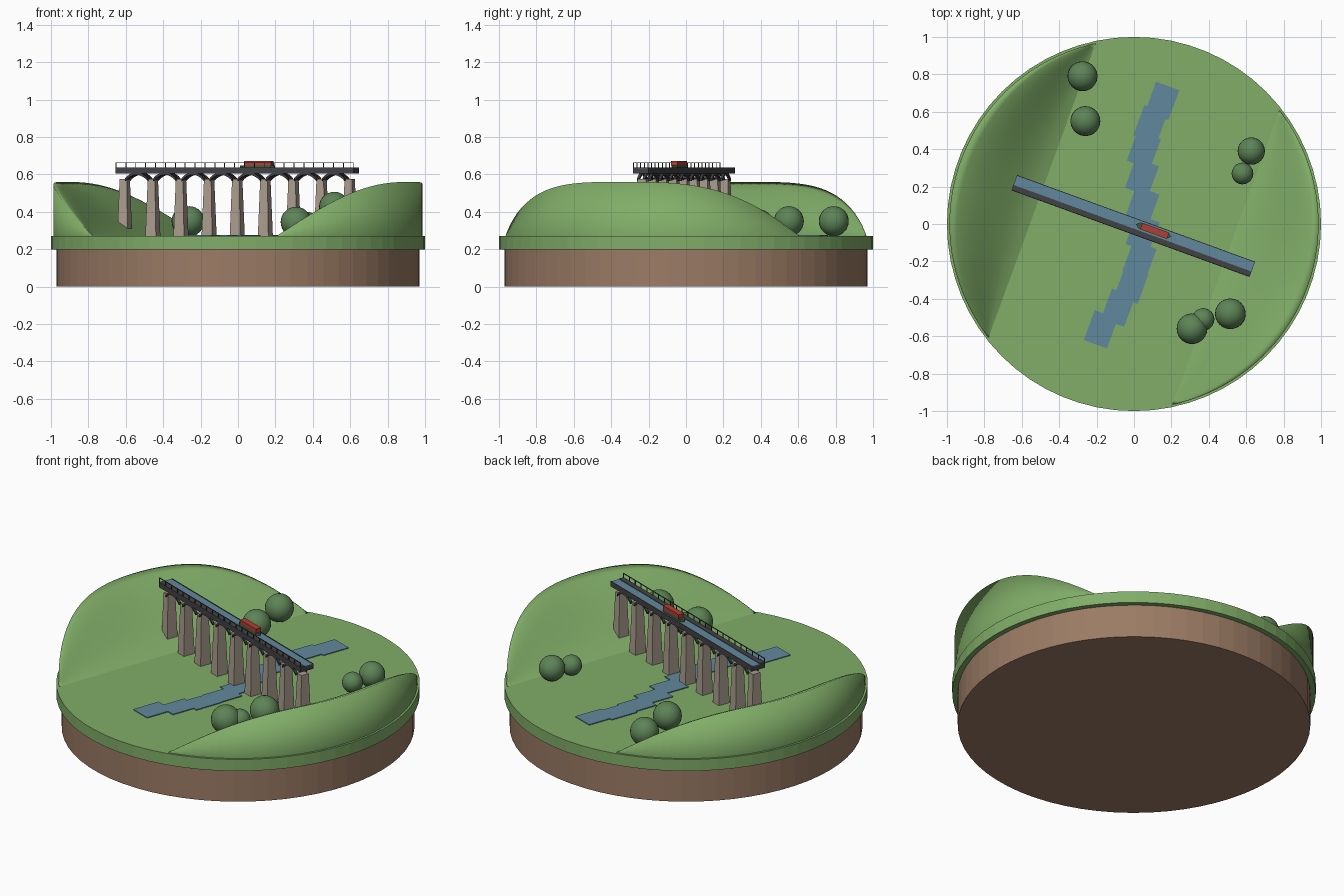
import bpy, bmesh, math
from mathutils import Matrix, Vector

cube = bpy.data.objects.get("Cube")
if cube:
    bpy.data.objects.remove(cube)

YAW = math.radians(-20)      # valley and bridge are turned on the round base
GROUND = 0.27


def material(name, rgb):
    m = bpy.data.materials.new(name)
    m.use_nodes = True
    m.diffuse_color = (*rgb, 1)
    m.node_tree.nodes["Principled BSDF"].inputs["Base Color"].default_value = (*rgb, 1)
    return m


grass = material("grass_green", (0.22, 0.42, 0.14))
earth = material("earth_brown", (0.33, 0.20, 0.13))
leaf = material("tree_green", (0.11, 0.23, 0.095))
water = material("water_blue", (0.12, 0.25, 0.34))
iron = material("iron_grey", (0.055, 0.055, 0.06))
stone = material("stone_beige", (0.40, 0.33, 0.27))
red = material("cabin_red", (0.42, 0.05, 0.035))
hull_green = material("hull_green", (0.05, 0.11, 0.05))


def finish(name, bm, mat, yaw=YAW, smooth=False):
    bmesh.ops.recalc_face_normals(bm, faces=bm.faces)
    me = bpy.data.meshes.new(name)
    bm.to_mesh(me)
    bm.free()
    me.materials.append(mat)
    for p in me.polygons:
        p.use_smooth = smooth
    ob = bpy.data.objects.new(name, me)
    ob.rotation_euler.z = yaw
    bpy.context.collection.objects.link(ob)
    return ob


def add_box(bm, lo, hi, taper=1.0):
    """Box between two corners; the top is scaled by taper."""
    lo, hi = Vector(lo), Vector(hi)
    mid = (lo + hi) / 2
    verts = bmesh.ops.create_cube(bm, size=1)["verts"]
    for v in verts:
        k = taper if v.co.z > 0 else 1
        d = hi - lo
        v.co = mid + Vector((v.co.x * d.x * k, v.co.y * d.y * k, v.co.z * d.z))


def box(name, lo, hi, mat):
    bm = bmesh.new()
    add_box(bm, lo, hi)
    return finish(name, bm, mat)


def disc(name, r, z0, z1, mat):
    bm = bmesh.new()
    bmesh.ops.create_cone(bm, cap_ends=True, segments=64, radius1=r, radius2=r,
                          depth=z1 - z0, matrix=Matrix.Translation((0, 0, (z0 + z1) / 2)))
    return finish(name, bm, mat, yaw=0)


# Round base
disc("earth_base", 0.97, 0, 0.2, earth)
disc("grass_disc", 1.0, 0.2, GROUND, grass)


# Valley sides: rows from the straight foot out to the round rim, plus a rim wall
def hill(name, side):
    bm = bmesh.new()
    rim_r, foot, rows, cols = 0.987, 0.523, 40, 10
    end = math.acos(foot / rim_r)
    grid = []
    for i in range(rows + 1):
        a = end * (2 * i / rows - 1)
        y, rim = rim_r * math.sin(a), rim_r * math.cos(a)
        t = abs(y) / (rim_r * math.sin(end))
        top = 0.29 * (1 - t ** 3.4)
        row = []
        for j in range(cols + 1):
            s = j / cols
            f = 0.5 * s + 0.5 * s * s * (3 - 2 * s)
            row.append(bm.verts.new((side * (foot + (rim - foot) * s), y, GROUND + top * f)))
        row.append(bm.verts.new((side * rim, y, GROUND - 0.002)))
        grid.append(row)
    for r0, r1 in zip(grid, grid[1:]):
        for j in range(cols + 1):
            bm.faces.new((r0[j], r0[j + 1], r1[j + 1], r1[j]))
    bmesh.ops.remove_doubles(bm, verts=bm.verts, dist=0.0005)
    ob = finish(name, bm, grass, smooth=True)
    # keep the outside facing up
    if sum(p.normal.z * p.area for p in ob.data.polygons) < 0:
        ob.data.flip_normals()


hill("left_hill", 1)
hill("right_hill", -1)

# River of overlapping straight reaches
bm = bmesh.new()
for i in range(10):
    v = 0.67 - 0.14 * i
    u = -0.1 * math.sin(4 * (v - 0.13))
    add_box(bm, (u - 0.066, v - 0.085, GROUND - 0.005), (u + 0.066, v + 0.085, GROUND + 0.005))
finish("river", bm, water)

# Trees: x, y, z, radius
trees = [(-0.275, 0.79, 0.35, 0.08), (-0.26, 0.55, 0.35, 0.08), (0.627, 0.39, 0.34, 0.073),
         (0.58, 0.27, 0.325, 0.058), (0.31, -0.56, 0.345, 0.082), (0.37, -0.51, 0.34, 0.06),
         (0.515, -0.48, 0.425, 0.082)]
for i, (x, y, z, r) in enumerate(trees):
    bm = bmesh.new()
    bmesh.ops.create_uvsphere(bm, u_segments=24, v_segments=14, radius=r,
                              matrix=Matrix.Translation((x, y, z)))
    finish(f"tree_{i + 1}", bm, leaf, yaw=0, smooth=True)

# Bridge extents: the trough carries water, the towpath runs on the front side
HALF, FRONT, BACK, MID = 0.677, -0.055, 0.032, -0.012
SPAN = 0.16
piers = [SPAN * i for i in range(-4, 5)]

bm = bmesh.new()
for u in piers:
    add_box(bm, (u - 0.03, MID - 0.036, GROUND - 0.005), (u + 0.03, MID + 0.036, 0.575), 0.68)
finish("stone_piers", bm, stone)

# Arch ribs springing from pier to pier
bm = bmesh.new()
steps = 10
for v in (FRONT + 0.004, MID - 0.007, BACK - 0.018):
    for u0 in piers[:-1]:
        previous = None
        for k in range(steps + 1):
            t = k / steps
            u = u0 + 0.016 + (SPAN - 0.032) * t
            z = 0.565 + 0.033 * math.sin(math.pi * t) ** 0.8
            ring = [bm.verts.new((u, v + a, z + b))
                    for a, b in ((0, 0), (0.014, 0), (0.014, 0.014), (0, 0.014))]
            if previous:
                for c in range(4):
                    d = (c + 1) % 4
                    bm.faces.new((previous[c], previous[d], ring[d], ring[c]))
            if k in (0, steps):
                bm.faces.new(ring)
            previous = ring
finish("arch_ribs", bm, iron)

# Iron trough and towpath
bm = bmesh.new()
add_box(bm, (-HALF, FRONT, 0.605), (HALF, BACK, 0.63))
add_box(bm, (-HALF, FRONT, 0.63), (HALF, -0.024, 0.637))
add_box(bm, (-HALF, BACK - 0.004, 0.63), (HALF, BACK, 0.637))
finish("iron_trough", bm, iron)
box("canal_water", (-HALF, -0.024, 0.629), (HALF, BACK - 0.004, 0.634), water)

# Towpath railing
bm = bmesh.new()
posts = 25
for i in range(posts):
    u = -HALF + 0.002 + (2 * HALF - 0.004) * i / (posts - 1)
    add_box(bm, (u - 0.002, FRONT, 0.635), (u + 0.002, FRONT + 0.004, 0.663))
add_box(bm, (-HALF, FRONT, 0.66), (HALF, FRONT + 0.004, 0.664))
finish("railing", bm, iron)

# Canal boat: pointed hull with a cabin
bm = bmesh.new()
outline = [(0.01, 0.003), (0.03, -0.014), (0.19, -0.014), (0.21, 0.003), (0.19, 0.02), (0.03, 0.02)]
face = bm.faces.new([bm.verts.new((u, v, 0.633)) for u, v in outline])
lifted = bmesh.ops.extrude_face_region(bm, geom=[face])["geom"]
bmesh.ops.translate(bm, vec=(0, 0, 0.015), verts=[g for g in lifted if isinstance(g, bmesh.types.BMVert)])
finish("boat_hull", bm, hull_green)
box("boat_cabin", (0.04, -0.015, 0.648), (0.193, 0.021, 0.672), red)
